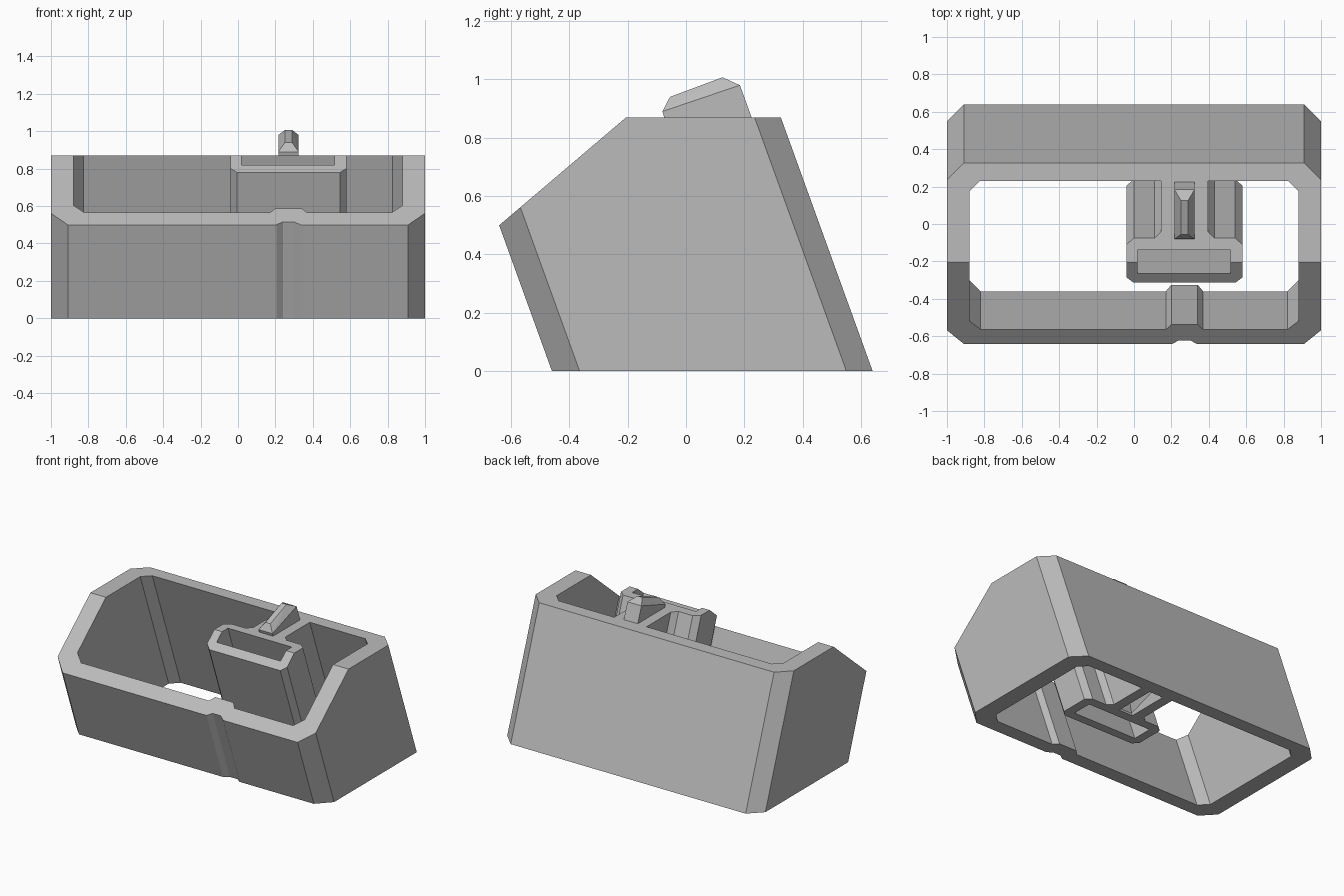
import bpy, bmesh
from mathutils import Vector

cube = bpy.data.objects.get("Cube")
if cube:
    bpy.data.objects.remove(cube, do_unlink=True)

LEAN = -0.362    # y shift per unit of height
TOP = 0.87
CX = 0.27        # centre line of the holder, stem and peg

grey = bpy.data.materials.new("plain_grey")
grey.use_nodes = True
colour = (0.5, 0.5, 0.5, 1)
grey.diffuse_color = colour
grey.node_tree.nodes["Principled BSDF"].inputs["Base Color"].default_value = colour


def add_object(name, bm):
    bmesh.ops.recalc_face_normals(bm, faces=bm.faces)
    mesh = bpy.data.meshes.new(name)
    bm.to_mesh(mesh)
    bm.free()
    mesh.materials.append(grey)
    obj = bpy.data.objects.new(name, mesh)
    bpy.context.collection.objects.link(obj)
    return obj


def leaning_prism(name, outline, low, high):
    """Extrude a ground outline along the leaning direction."""
    bm = bmesh.new()
    face = bm.faces.new([bm.verts.new((x, y + LEAN * low, low)) for x, y in outline])
    up = bmesh.ops.extrude_face_region(bm, geom=[face])["geom"]
    h = high - low
    bmesh.ops.translate(bm, vec=(0, LEAN * h, h),
                        verts=[v for v in up if isinstance(v, bmesh.types.BMVert)])
    return add_object(name, bm)


def peg_shape(name, offset, base):
    """Bevelled wedge, wide below and narrow along its ridge."""
    wide = [(-0.075 + LEAN * (base - TOP), base), (0.225 + LEAN * (base - TOP), base),
            (-0.081, 0.89), (0.185, 0.98)]
    ridge = [(-0.055, 0.94), (0.125, 1.007)]
    bm = bmesh.new()
    for points, half in ((wide, 0.054), (ridge, 0.019)):
        for y, z in points:
            for side in (-1, 1):
                bm.verts.new(Vector((CX + side * half, y, z)) + offset)
    hull = bmesh.ops.convex_hull(bm, input=bm.verts)
    bmesh.ops.dissolve_limit(bm, angle_limit=0.02, verts=bm.verts, edges=bm.edges)
    return add_object(name, bm)


def cut(target, cutter):
    mod = target.modifiers.new("cut", "BOOLEAN")
    mod.operation = "DIFFERENCE"
    mod.solver = "EXACT"
    mod.object = cutter
    cutter.hide_render = True
    cutters.append(cutter)


cutters = []

# Outer shell with bevelled corners and a groove in the front wall
outer = [(-1, 0.55), (-1, -0.365), (-0.91, -0.46),
         (0.205, -0.46), (0.24, -0.435), (0.30, -0.435), (0.335, -0.46),
         (0.91, -0.46), (1, -0.365), (1, 0.55), (0.91, 0.64), (-0.91, 0.64)]
body = leaning_prism("bin_body", outer, 0, TOP)

# Cavity running around the T-shaped holder and its stem
half_cavity = [(0.145, 0.545), (0.145, 0.275), (0.11, 0.24), (0, 0.24),
               (-0.04, 0.205), (-0.04, 0.005), (-0.005, -0.03)]
holder_side = half_cavity + [(2 * CX - x, y) for x, y in reversed(half_cavity)]
cavity = holder_side + [
    (0.825, 0.545), (0.88, 0.49), (0.88, -0.30), (0.82, -0.36),
    (0.37, -0.36), (0.34, -0.325), (0.20, -0.325), (0.17, -0.36),
    (-0.82, -0.36), (-0.88, -0.30), (-0.88, 0.49), (-0.825, 0.545)]
cut(body, leaning_prism("cavity_cutter", cavity, -0.1, 1))

# Slot through the holder
slot = [(0.02, 0.032), (0.515, 0.032), (0.515, 0.175), (0.02, 0.175)]
cut(body, leaning_prism("slot_cutter", slot, -0.1, 1))

# Socket under the stem, matching the peg
cut(body, peg_shape("socket_cutter", Vector((0, -LEAN * TOP, -TOP)), TOP - 0.05))

# Sloping cut across the front of the rim
bm = bmesh.new()
slope = [(-0.205, TOP), (-0.905, 0.275), (-1.3, 0.275), (-1.3, 1.2), (-0.205, 1.2)]
face = bm.faces.new([bm.verts.new((-1.2, y, z)) for y, z in slope])
side = bmesh.ops.extrude_face_region(bm, geom=[face])["geom"]
bmesh.ops.translate(bm, vec=(2.4, 0, 0),
                    verts=[v for v in side if isinstance(v, bmesh.types.BMVert)])
cut(body, add_object("slope_cutter", bm))

# Bake the cuts and remove the helpers
bpy.context.view_layer.update()
graph = bpy.context.evaluated_depsgraph_get()
baked = bpy.data.meshes.new_from_object(body.evaluated_get(graph))
body.modifiers.clear()
body.data = baked
for cutter in cutters:
    bpy.data.objects.remove(cutter, do_unlink=True)

# Peg standing on the stem
peg_shape("peg", Vector((0, 0, 0)), TOP - 0.005)
